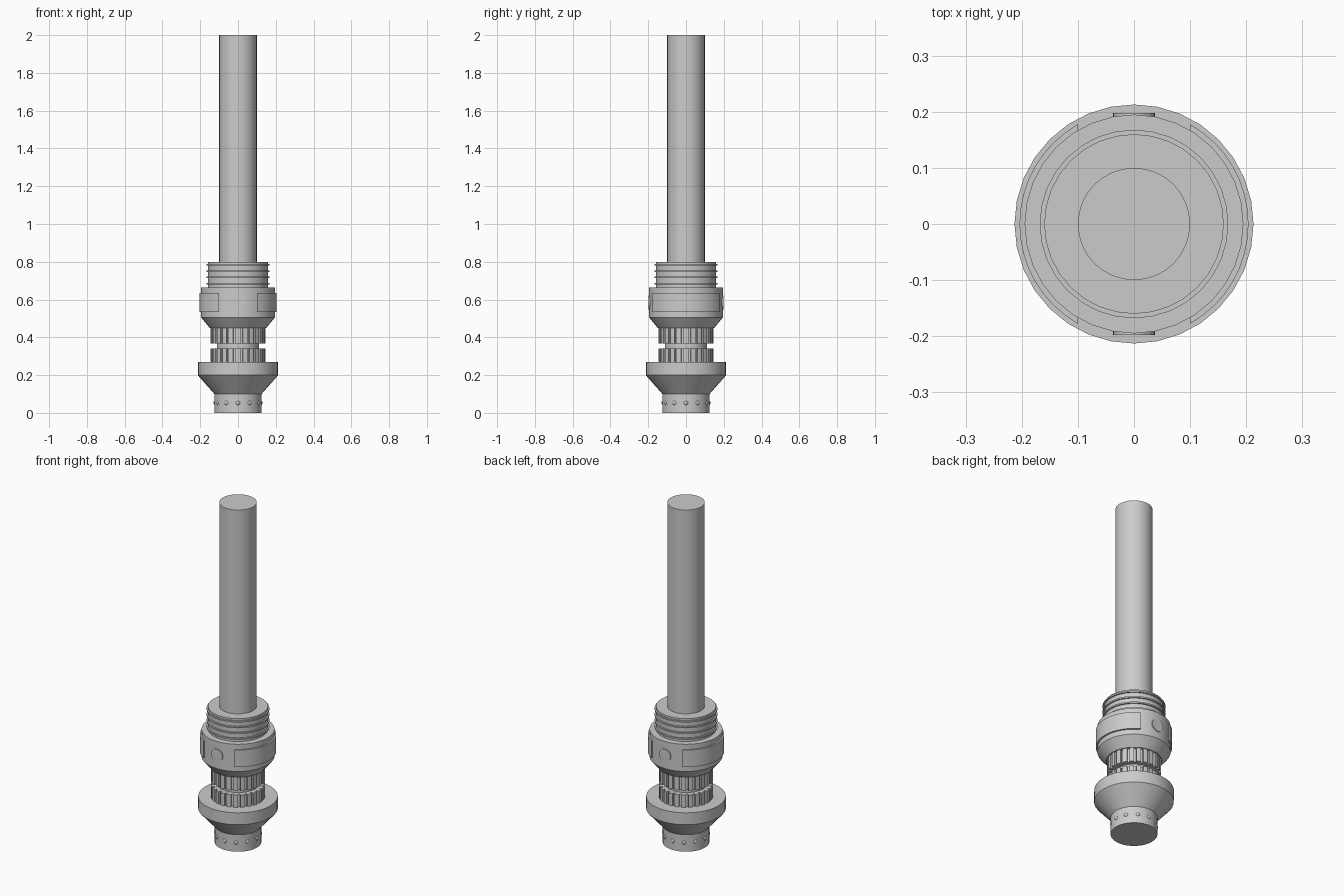
import bpy, bmesh
from math import sin, cos, pi, asin

if "Cube" in bpy.data.objects:
    bpy.data.objects.remove(bpy.data.objects["Cube"])


def finish(name, bm, smooth=True):
    bmesh.ops.recalc_face_normals(bm, faces=bm.faces)
    me = bpy.data.meshes.new(name)
    bm.to_mesh(me)
    bm.free()
    ob = bpy.data.objects.new(name, me)
    bpy.context.collection.objects.link(ob)
    if smooth:
        bpy.ops.object.select_all(action='DESELECT')
        ob.select_set(True)
        bpy.context.view_layer.objects.active = ob
        bpy.ops.object.shade_smooth_by_angle(angle=0.5)
    return ob


def lathe(name, profile, n=32):
    """Closed turned solid from (radius, z) points, bottom to top."""
    bm = bmesh.new()
    rings = [[bm.verts.new((r * cos(2 * pi * i / n), r * sin(2 * pi * i / n), z))
              for i in range(n)] for r, z in profile]
    for a, b in zip(rings, rings[1:]):
        for i in range(n):
            j = (i + 1) % n
            bm.faces.new((a[i], a[j], b[j], b[i]))
    bm.faces.new(rings[0])
    bm.faces.new(rings[-1])
    return finish(name, bm)


def prism(name, outline, z0, z1, smooth=True):
    """Extrude an xy outline between two heights."""
    bm = bmesh.new()
    f = bm.faces.new([bm.verts.new((x, y, z0)) for x, y in outline])
    ext = bmesh.ops.extrude_face_region(bm, geom=[f], use_keep_orig=True)
    for v in ext["geom"]:
        if isinstance(v, bmesh.types.BMVert):
            v.co.z = z1
    return finish(name, bm, smooth)


# turned handle parts
lathe("pommel", [(.125, 0), (.125, .10), (.213, .20), (.213, .27), (.112, .27)])
lathe("grip_core", [(.112, .26), (.112, .46)])
lathe("emitter_body", [(.112, .45), (.15, .45), (.195, .505), (.195, .665),
                       (.16, .665), (.16, .80), (.09, .80)])
lathe("blade", [(.10, .79), (.10, 2.0)])

# thin fins around the emitter neck
for k, z in enumerate((.683, .717, .751, .785)):
    lathe(f"neck_fin_{k}", [(.155, z - .004), (.168, z - .004),
                            (.168, z + .004), (.155, z + .004)])

# ribbed grip rings
TEETH = 24
gear = []
for t in range(TEETH):
    a = 2 * pi * t / TEETH
    for r, d in ((.132, -.085), (.145, -.085), (.145, 0), (.145, .085), (.132, .085)):
        gear.append((r * cos(a + d), r * sin(a + d)))
for k, (z0, z1) in enumerate(((.27, .342), (.368, .452))):
    prism(f"grip_ring_{k}", gear, z0, z1, False)

# raised side plates, cut off at x = +-0.1
R0, R1, N = .185, .204, 16
for side, s in (("right", 1), ("left", -1)):
    a0, a1 = pi / 2 - asin(.1 / R0), pi / 2 - asin(.1 / R1)
    arc = lambda r, a: [(s * r * cos(a * (2 * i / N - 1)), r * sin(a * (2 * i / N - 1)))
                        for i in range(N + 1)]
    prism(f"{side}_plate", arc(R1, a1) + arc(R0, a0)[::-1], .535, .635)

# round buttons, front and back
for side, s in (("front", -1), ("back", 1)):
    bpy.ops.mesh.primitive_cylinder_add(vertices=32, radius=.037, depth=.02,
                                        location=(0, s * .188, .585), rotation=(pi / 2, 0, 0))
    bpy.context.object.name = f"{side}_button"
    bpy.ops.object.shade_smooth_by_angle(angle=0.5)

# small studs around the base
for k in range(12):
    a = pi * k / 6
    bpy.ops.mesh.primitive_uv_sphere_add(segments=16, ring_count=8, radius=.014,
                                         location=(.116 * cos(a), .116 * sin(a), .053))
    bpy.context.object.name = f"base_stud_{k}"
    bpy.ops.object.shade_smooth_by_angle(angle=0.5)
